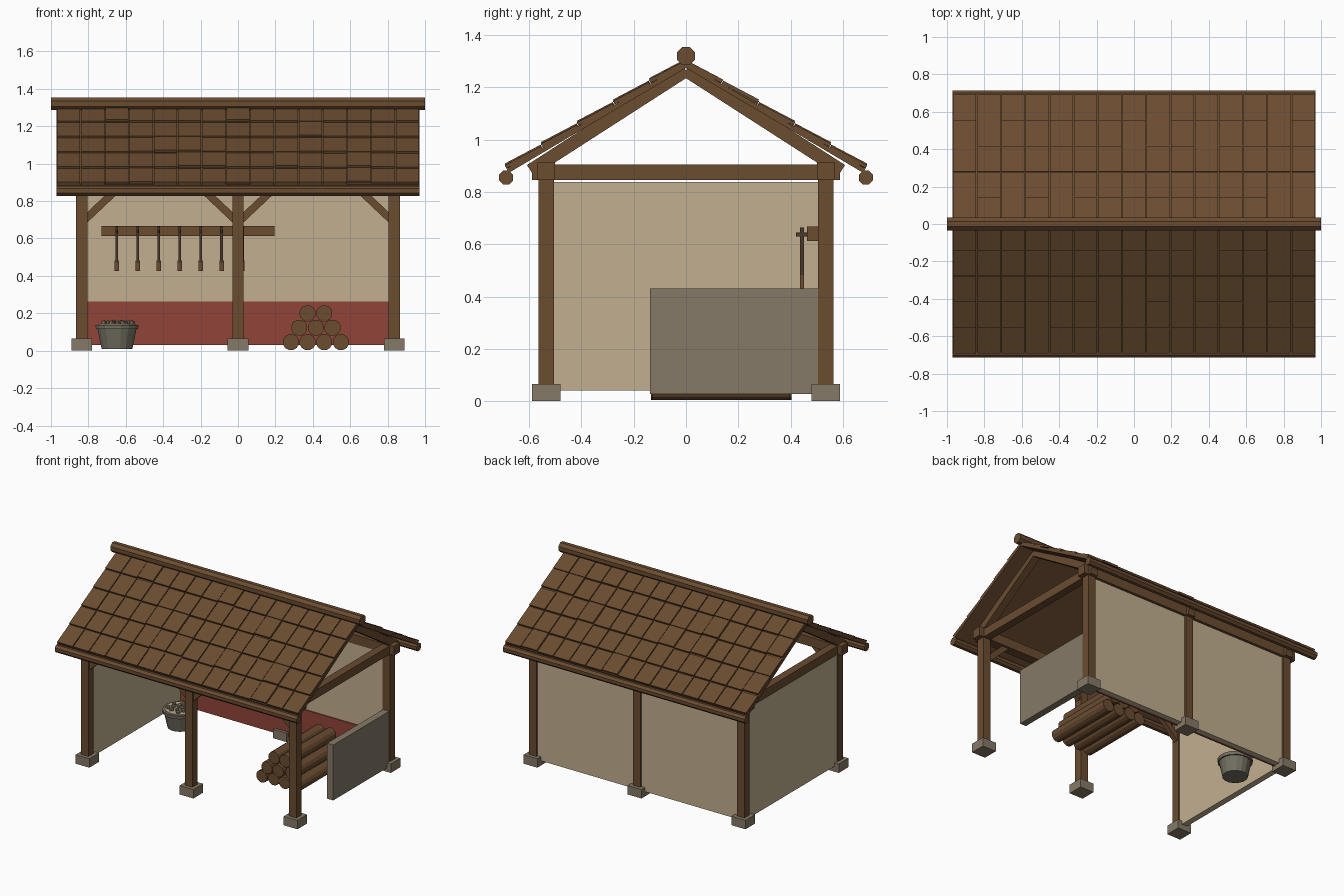
import bpy, bmesh, math, random
from mathutils import Vector, Matrix

random.seed(4)
default = bpy.data.objects.get("Cube")
if default:
    bpy.data.objects.remove(default, do_unlink=True)


def material(name, rgb):
    m = bpy.data.materials.new(name)
    m.use_nodes = True
    m.diffuse_color = (*rgb, 1)
    m.node_tree.nodes["Principled BSDF"].inputs["Base Color"].default_value = (*rgb, 1)
    return m


WOOD = material("brown wood", (0.144, 0.072, 0.03))
DARK = material("dark handle", (0.07, 0.04, 0.025))
PLASTER = material("cream plaster", (0.54, 0.43, 0.28))
RED = material("red wainscot", (0.28, 0.056, 0.04))
STONE = material("grey stone", (0.235, 0.193, 0.135))
PAIL = material("weathered grey", (0.17, 0.16, 0.12))


def frame(a, b):
    """Matrix with local z running from a to b, origin midway."""
    d = (b - a).normalized()
    ref = Vector((1, 0, 0)) if abs(d.x) < 0.9 else Vector((0, 1, 0))
    side = (ref - d * ref.dot(d)).normalized()
    rot = Matrix((side, d.cross(side), d)).transposed().to_4x4()
    return Matrix.Translation((a + b) / 2) @ rot


class Part:
    """Collects primitives into one named object."""

    def __init__(self, name, mat):
        self.name, self.mat, self.bm = name, mat, bmesh.new()

    def box(self, x0, x1, y0, y1, z0, z1):
        mid = Vector((x0 + x1, y0 + y1, z0 + z1)) / 2
        size = Matrix.Diagonal((x1 - x0, y1 - y0, z1 - z0, 1))
        bmesh.ops.create_cube(self.bm, size=1, matrix=Matrix.Translation(mid) @ size)
        return self

    def beam(self, a, b, w, h):
        a, b = Vector(a), Vector(b)
        size = Matrix.Diagonal((w, h, (b - a).length, 1))
        bmesh.ops.create_cube(self.bm, size=1, matrix=frame(a, b) @ size)
        return self

    def round(self, a, b, r1, r2, sides):
        a, b = Vector(a), Vector(b)
        turn = Matrix.Rotation(math.pi / sides, 4, "Z")
        bmesh.ops.create_cone(self.bm, cap_ends=True, segments=sides, radius1=r1, radius2=r2,
                              depth=(b - a).length, matrix=frame(a, b) @ turn)
        return self

    def done(self):
        mesh = bpy.data.meshes.new(self.name)
        self.bm.to_mesh(mesh)
        self.bm.free()
        mesh.materials.append(self.mat)
        obj = bpy.data.objects.new(self.name, mesh)
        bpy.context.collection.objects.link(obj)
        return obj


POST_X, POST_Y = 0.835, 0.535
BAYS = (-POST_X, 0, POST_X)

# Posts on stone footings
posts, footings = Part("posts", WOOD), Part("footings", STONE)
for x in BAYS:
    for y in (-POST_Y, POST_Y):
        posts.box(x - .03, x + .03, y - .03, y + .03, .05, .86)
        footings.box(x - .055, x + .055, y - .055, y + .055, 0, .065)
posts.done()
footings.done()

# Wall plates, tie beams and rafters
plates, ties, rafters = Part("wall_plates", WOOD), Part("tie_beams", WOOD), Part("rafters", WOOD)
for s in (-1, 1):
    y = s * POST_Y
    plates.box(-.9, .9, y - .034, y + .034, .845, .912)
    for x in BAYS:
        rafters.beam((x, 0, 1.265), (x, s * .595, .882), .055, .05)
for x in BAYS:
    ties.box(x - .029, x + .029, -.59, .59, .845, .906)
for part in (plates, ties, rafters):
    part.done()

# Diagonal braces on the front posts
braces = Part("front_braces", WOOD)
for x, s in ((-POST_X, 1), (0, -1), (0, 1), (POST_X, -1)):
    braces.beam((x + s * .01, -POST_Y, .695), (x + s * .185, -POST_Y, .86), .04, .036)
braces.done()

# Walls
Part("back_wall", PLASTER).box(-.82, .82, .508, .55, .035, .85).done()
Part("end_wall", PLASTER).box(-.857, -.813, -.51, .51, .04, .838).done()
Part("wainscot", RED).box(-.81, .81, .5, .508, .03, .262).done()
Part("low_stone_wall", STONE).box(.81, .86, -.137, .505, .028, .43).done()

# Roof decks with rows of shingles
SLOPE, COLS, ROWS = .592, 15, 5
col_w, row_w = 1.94 / COLS, .69 / ROWS
decks, shingles = Part("roof_decks", WOOD), Part("shingles", WOOD)


def roof_point(x, y, s, drop):
    return (x, s * y, 1.313 - SLOPE * y - drop)


for s in (-1, 1):
    decks.beam(roof_point(0, 0, s, .028), roof_point(0, .682, s, .028), 1.94, .018)
    for row in range(ROWS):
        for col in range(COLS):
            x = -.97 + (col + .5) * col_w
            lift = .006 if random.random() < .12 else random.uniform(-.001, .001)
            shingles.beam(roof_point(x, row * row_w + .001, s, .017 - lift),
                          roof_point(x, (row + 1) * row_w, s, .008 - lift),
                          col_w - .006, .014)
decks.done()
shingles.done()

# Ridge and eave logs
Part("ridge_log", WOOD).round((-1, 0, 1.32), (1, 0, 1.32), .037, .037, 8).done()
eaves = Part("eave_logs", WOOD)
for s in (-1, 1):
    eaves.round((-.97, s * .688, .855), (.97, s * .688, .855), .029, .029, 8)
eaves.done()

# Tool rack with hanging tools
Part("tool_rack", WOOD).box(-.73, .195, .463, .508, .613, .668).done()
shafts, grips = Part("tool_shafts", DARK), Part("tool_grips", WOOD)
pegs = Part("tool_pegs", DARK)
for i in range(7):
    x = -.648 + i * .112
    shafts.box(x - .007, x + .007, .436, .452, .47, .665)
    grips.box(x - .012, x + .012, .436, .452, .427, .482)
    pegs.box(x - .005, x + .005, .42, .465, .63, .645)
for part in (shafts, grips, pegs):
    part.done()

# Stacked logs
logs = Part("log_pile", WOOD)
for row in range(3):
    for i in range(4 - row):
        x, z = .283 + .089 * (i + row / 2), .046 + row * .077
        shift = random.uniform(0, .02)
        logs.round((x, -.137 + shift, z), (x, .39 + shift, z), .044, .044, 12)
logs.done()

# Pail filled with stones
px, py = -.647, .26
pail = Part("pail", PAIL)
pail.round((px, py, .01), (px, py, .125), .084, .108, 16)
pail.round((px, py, .115), (px, py, .138), .115, .117, 16)
pail.done()
Part("pail_filling", PLASTER).round((px, py, .13), (px, py, .142), .1, .1, 16).done()
lumps = Part("pail_stones", STONE)
for i in range(14):
    a, r = i * 2.4, .085 * math.sqrt((i + .5) / 14)
    spot = Matrix.Translation((px + r * math.cos(a), py + r * math.sin(a), .147))
    bmesh.ops.create_icosphere(lumps.bm, subdivisions=1, radius=random.uniform(.014, .02), matrix=spot)
lumps.done()
